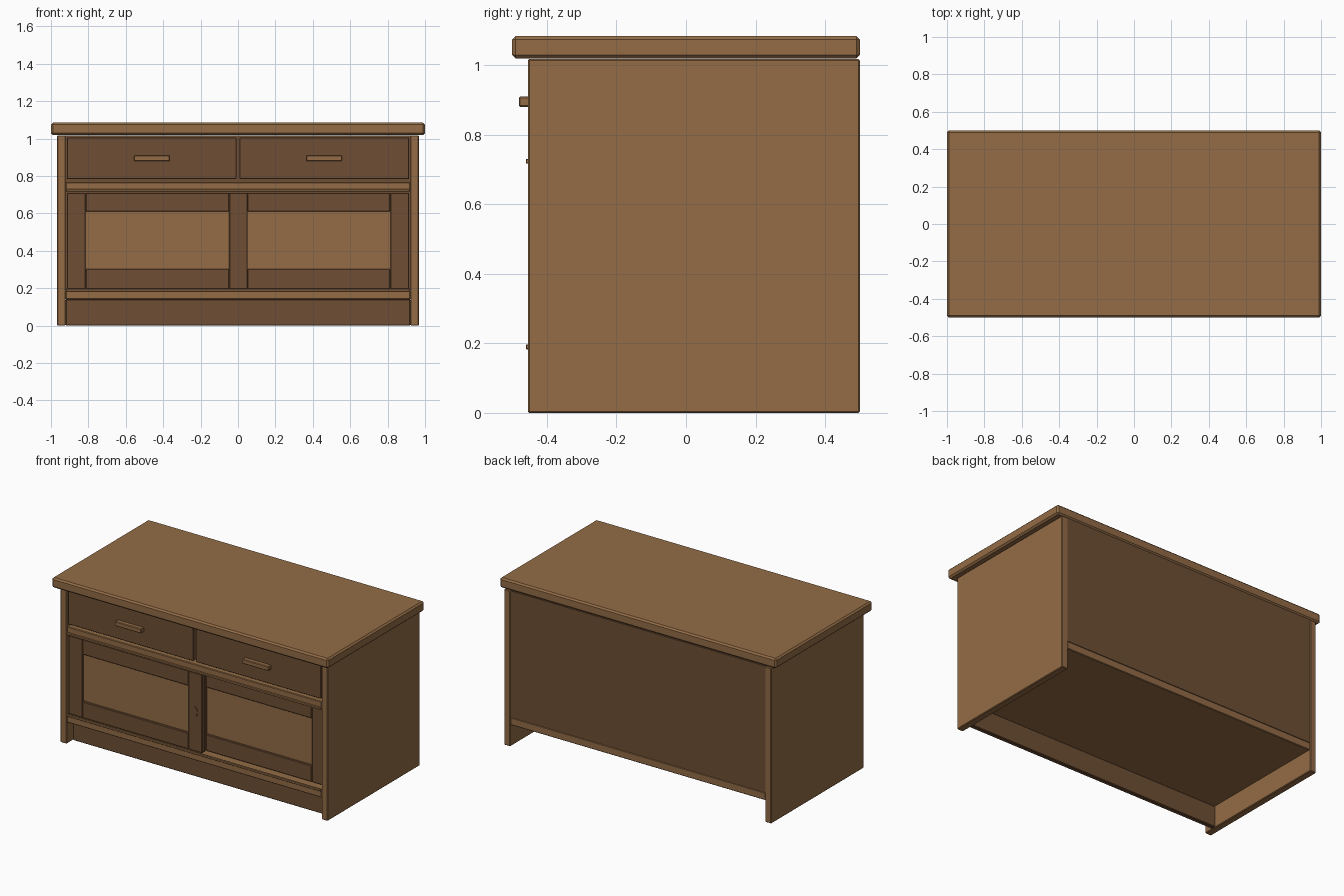
import bpy, bmesh, math

if "Cube" in bpy.data.objects:
    bpy.data.objects.remove(bpy.data.objects["Cube"])


def material(name, rgb):
    m = bpy.data.materials.new(name)
    m.diffuse_color = (*rgb, 1)
    m.use_nodes = True
    m.node_tree.nodes["Principled BSDF"].inputs["Base Color"].default_value = m.diffuse_color
    return m


LIGHT = material("light wood", (0.292, 0.150, 0.061))
DARK = material("dark wood", (0.156, 0.076, 0.034))


def box(name, x, y, z, mat, bevel=0.004):
    """Box from (min, max) ranges with a small chamfer."""
    bm = bmesh.new()
    bmesh.ops.create_cube(bm, size=1)
    for v in bm.verts:
        v.co = [r[0] + (c + 0.5) * (r[1] - r[0]) for c, r in zip(v.co, (x, y, z))]
    if bevel:
        bmesh.ops.bevel(bm, geom=bm.edges[:], offset=bevel, segments=1, affect='EDGES')
    me = bpy.data.meshes.new(name)
    bm.to_mesh(me)
    bm.free()
    me.materials.append(mat)
    ob = bpy.data.objects.new(name, me)
    bpy.context.collection.objects.link(ob)
    return ob


def door(name, x0, x1, y, stile=0.10):
    """Framed sliding door with a recessed panel."""
    z0, z1, d = 0.195, 0.71, (y, y + 0.035)
    box(name + "_stile_a", (x0, x0 + stile), d, (z0, z1), DARK)
    box(name + "_stile_b", (x1 - stile, x1), d, (z0, z1), DARK)
    inner = (x0 + stile, x1 - stile)
    box(name + "_top_rail", inner, d, (0.61, z1), DARK)
    box(name + "_bottom_rail", inner, d, (z0, 0.303), DARK)
    box(name + "_panel", (inner[0] - 0.005, inner[1] + 0.005),
        (y + 0.012, y + 0.024), (0.298, 0.615), LIGHT, 0)


# Carcass
box("table_top", (-1, 1), (-0.5, 0.5), (1.02, 1.085), LIGHT, 0.010)
for s, side in ((-1, "left"), (1, "right")):
    box(side + "_side", sorted((s * 0.922, s * 0.967)), (-0.455, 0.5), (0, 1.018), LIGHT)
box("back_panel", (-0.922, 0.922), (0.48, 0.497), (0.19, 1.018), DARK, 0)
box("bottom_shelf", (-0.922, 0.922), (-0.452, 0.497), (0.14, 0.19), LIGHT)
box("middle_shelf", (-0.922, 0.922), (-0.452, 0.48), (0.717, 0.768), LIGHT)
box("plinth", (-0.922, 0.922), (-0.39, -0.36), (0, 0.14), DARK)

# Door track strips
for z in (0.183, 0.717):
    box("door_track", (-0.92, 0.92), (-0.461, -0.448), (z, z + 0.014), LIGHT, 0.002)

# Drawers with handles
for s, side in ((-1, "left"), (1, "right")):
    box(side + "_drawer", sorted((s * 0.008, s * 0.915)), (-0.45, -0.42), (0.783, 1.007), DARK)
    box(side + "_handle", sorted((s * 0.365, s * 0.557)), (-0.481, -0.448), (0.88, 0.91), LIGHT)

# Sliding doors, the left one running in front
door("left_door", -0.915, 0.052, -0.445)
door("right_door", -0.05, 0.915, -0.402)

# Oval finger pull on the centre stile
bpy.ops.mesh.primitive_cylinder_add(vertices=24, radius=1, depth=1,
                                    location=(0, -0.446, 0.455),
                                    rotation=(math.pi / 2, 0, 0))
pull = bpy.context.object
pull.name = "finger_pull"
pull.scale = (0.02, 0.033, 0.006)
pull.data.materials.append(DARK)
